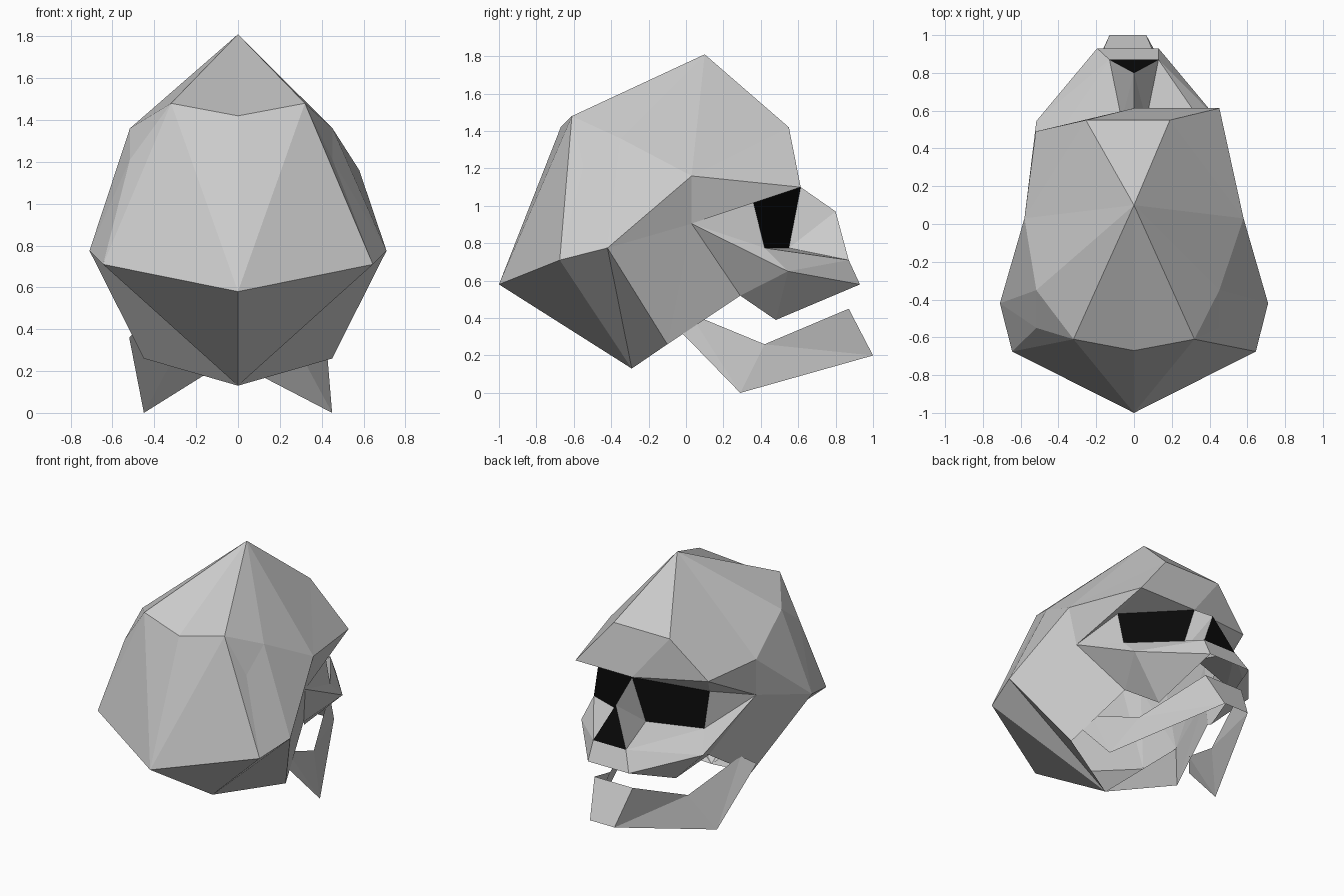
import bpy
from mathutils import Vector

if "Cube" in bpy.data.objects:
    bpy.data.objects.remove(bpy.data.objects["Cube"])

# Landmarks on the +x side: (x, y, z, shift); the twin sits at -x - shift,
# because the face is sculpted slightly off the centre line.
LEAN = 0.065
CRANIUM = {
    "crown": (0, 0.10, 1.81, 0), "back_mid": (0, -0.67, 1.42, 0),
    "back_tip": (0, -1.0, 0.58, 0), "base": (0, -0.29, 0.13, 0),
    "back_top": (0.32, -0.61, 1.48, 0), "rear_low": (0.645, -0.675, 0.71, 0),
    "side_low": (0.71, -0.42, 0.775, 0), "temple": (0.58, 0.03, 1.16, 0),
    "side_top": (0.452, -0.35, 1.36, LEAN), "rear_top": (0.452, -0.55, 1.21, LEAN),
    "hinge": (0.45, -0.10, 0.26, 0), "forehead": (0.19, 0.55, 1.42, LEAN),
    "brow": (0.452, 0.613, 1.10, LEAN), "brow_mid": (0, 0.613, 1.10, 0),
}
FACE = {
    "ear": (0.515, 0.03, 0.905, LEAN), "eye_top": (0.44, 0.36, 1.02, 0),
    "eye_out": (0.44, 0.42, 0.775, 0), "eye_in": (0.065, 0.55, 0.775, 0),
    "bridge": (0, 0.80, 0.97, 0), "nostril": (0.13, 0.87, 0.71, 0),
    "cheek": (0.452, 0.545, 0.65, LEAN), "jaw_back": (0.32, 0.29, 0.52, LEAN),
    "gum": (0.19, 0.48, 0.39, LEAN), "teeth": (0.13, 0.93, 0.58, LEAN),
}
JAW = {
    "rear": (0.42, -0.06, 0.36, 0.1), "rear_top": (0.38, 0.02, 0.425, 0.07),
    "corner": (0.45, 0.29, 0.0, 0), "notch": (0.31, 0.42, 0.26, 0),
    "lip": (0.12, 0.87, 0.45, LEAN), "chin": (0.065, 1.0, 0.2, LEAN),
}
MARKS = {**CRANIUM, **FACE, **{"jaw_" + k: v for k, v in JAW.items()}}


def point(key, side):
    x, y, z, shift = MARKS[key]
    if side > 0:
        return (x, y, z)
    if key == "brow":  # the far brow is pulled back and up
        return (-0.52, 0.49, 1.16)
    return (-x - shift, y, z)


def shell(name, half, across="", middle=(0, 0, 0.75), mat=None):
    # 'half' faces are mirrored; 'across' faces span both sides (~ = far side)
    loops = [[point(k, s) for k in f.split()]
             for f in half.split(",") if f.strip() for s in (1, -1)]
    loops += [[point(k.strip("~"), -1 if "~" in k else 1) for k in f.split()]
              for f in across.split(",") if f.strip()]
    verts, faces = [], []
    for loop in loops:
        # turn every face away from the middle
        a, b, c = (Vector(p) for p in loop[:3])
        if (b - a).cross(c - a).dot((a + b + c) / 3 - Vector(middle)) < 0:
            loop = loop[::-1]
        for p in loop:
            if p not in verts:
                verts.append(p)
        faces.append([verts.index(p) for p in loop])
    mesh = bpy.data.meshes.new(name)
    mesh.from_pydata(verts, [], faces)
    mesh.update()
    obj = bpy.data.objects.new(name, mesh)
    bpy.context.collection.objects.link(obj)
    if mat:
        mesh.materials.append(mat)
    return obj


black = bpy.data.materials.new("black")
black.diffuse_color = (0.003, 0.003, 0.003, 1)
black.use_nodes = True
black.node_tree.nodes["Principled BSDF"].inputs["Base Color"].default_value = black.diffuse_color

# Braincase, open underneath
shell("skull_dome",
      "crown back_top back_mid, crown side_top back_top, crown temple side_top,"
      "crown forehead temple")
shell("forehead", "forehead brow temple, forehead brow_mid brow",
      "crown forehead ~forehead, forehead brow_mid ~forehead")
shell("skull_back",
      "back_mid back_top back_tip, back_top rear_low back_tip,"
      "back_top rear_top rear_low, back_top side_top rear_top,"
      "rear_top side_top side_low, rear_top side_low rear_low")
shell("skull_base",
      "back_tip rear_low base, rear_low side_low base, side_low hinge base")
shell("skull_sides",
      "side_top temple side_low, side_low temple ear, side_low ear hinge,"
      "hinge ear jaw_back")

# Underside of the brow ridge
shell("brow_ridge", "temple brow ear, brow eye_top ear, brow brow_mid eye_top",
      middle=(0, 0.3, 1.6))

# Eye sockets and nose hole
shell("eye_sockets", "brow_mid eye_top eye_out eye_in", mat=black)
shell("nose_hole", "", "bridge nostril ~nostril", mat=black)

# Nose, cheekbones and upper jaw
shell("nose", "brow_mid bridge eye_in, bridge nostril eye_in")
shell("cheeks",
      "ear eye_top eye_out, ear eye_out cheek, eye_in eye_out nostril,"
      "eye_out cheek nostril, ear cheek jaw_back")
shell("upper_jaw", "cheek teeth nostril, cheek jaw_back gum, cheek gum teeth",
      "nostril teeth ~teeth ~nostril")

# Lower jaw: a bent strip
shell("lower_jaw",
      "jaw_rear jaw_rear_top jaw_corner, jaw_rear_top jaw_notch jaw_corner,"
      "jaw_notch jaw_chin jaw_corner, jaw_notch jaw_lip jaw_chin",
      "jaw_lip jaw_chin ~jaw_chin ~jaw_lip", middle=(0, 0.3, 0.2))
